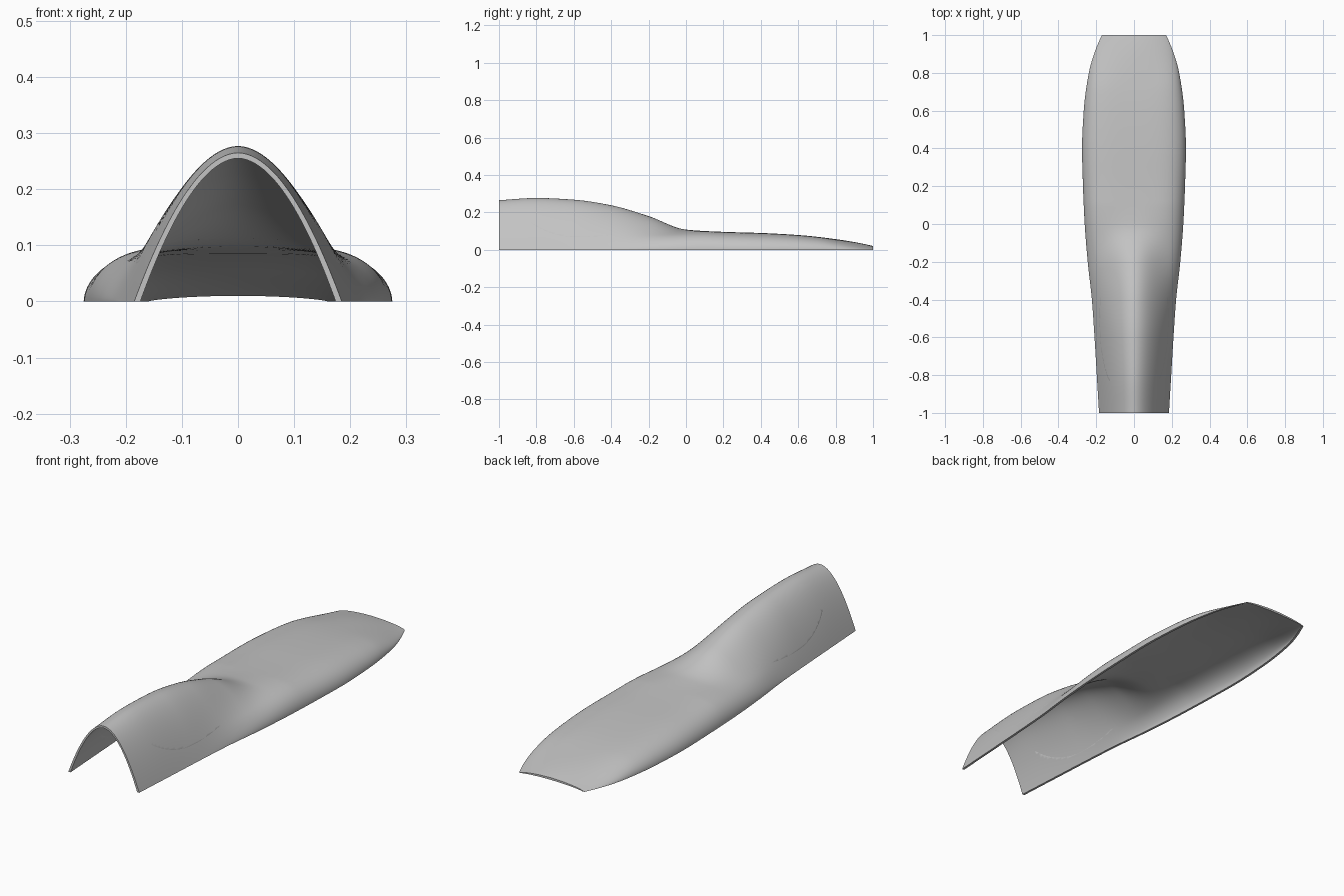
import bpy, bmesh, math

if "Cube" in bpy.data.objects:
    bpy.data.objects.remove(bpy.data.objects["Cube"])

grey = bpy.data.materials.new("plain grey")
grey.use_nodes = True
grey.diffuse_color = (0.55, 0.55, 0.55, 1)
grey.node_tree.nodes["Principled BSDF"].inputs["Base Color"].default_value = grey.diffuse_color

# Half width and crown height at equal stations from front to back
WIDTHS = [.185, .197, .209, .223, .245, .261, .270, .275, .266, .239, .170]
HEIGHTS = [.265, .277, .268, .238, .180, .108, .096, .090, .079, .057, .020]
THICK = 0.01
ROWS, COLS = 120, 72


def curve(table, y):
    """Monotone cubic interpolation through equally spaced stations."""
    n = len(table) - 1
    p = (y + 1) / 2 * n
    i = min(int(p), n - 1)
    f = p - i
    d = [table[k + 1] - table[k] for k in range(n)]

    def tangent(k):
        if k == 0:
            return d[0]
        if k == n:
            return d[-1] * 1.4
        a, b = d[k - 1], d[k]
        return 2 * a * b / (a + b) if a * b > 0 else 0

    a, b = tangent(i), tangent(i + 1)
    g = f * f * (3 - 2 * f)
    return (table[i] * (1 - g) + table[i + 1] * g
            + a * f * (1 - f) ** 2 - b * f * f * (1 - f))


def smooth(lo, hi, v):
    t = max(0, min(1, (v - lo) / (hi - lo)))
    return t * t * (3 - 2 * t)


def point(y, s, inset):
    """Section point: s runs from -1 to 1 across the shell."""
    w = curve(WIDTHS, y) - inset * 1.1
    h = curve(HEIGHTS, y) - inset
    u = abs(math.sin(s * math.pi / 2))
    x = math.copysign(w * u, s)
    # Tall arch at the front, flat deck with round shoulders behind
    arch = h * (1 - u ** 1.9)
    deck_h = min(h, 0.1 - inset)
    deck = deck_h * max(0, 1 - u ** 4.5) ** 0.55
    bell = math.cos(min(abs(x) / 0.19, 1) * math.pi / 2) ** 2
    deck += (h - deck_h) * bell
    front = 1 - smooth(-0.6, 0.1, y)
    tail = 0.7 * smooth(0.7, 1, y)
    k = max(front, tail)
    return (x, y, max(0, arch * k + deck * (1 - k)))


def make_shell(name):
    bm = bmesh.new()
    grids = []
    for inset in (0, THICK):
        grids.append([[bm.verts.new(point(-1 + 2 * r / ROWS, -1 + 2 * c / COLS, inset))
                       for c in range(COLS + 1)] for r in range(ROWS + 1)])
    outer, inner = grids
    for r in range(ROWS):
        for c in range(COLS):
            for g in grids:
                bm.faces.new((g[r][c], g[r][c + 1], g[r + 1][c + 1], g[r + 1][c]))
        # Bottom edges
        for c in (0, COLS):
            bm.faces.new((outer[r][c], outer[r + 1][c], inner[r + 1][c], inner[r][c]))
    # End rims
    for r in (0, ROWS):
        for c in range(COLS):
            bm.faces.new((outer[r][c], outer[r][c + 1], inner[r][c + 1], inner[r][c]))
    bmesh.ops.recalc_face_normals(bm, faces=bm.faces)
    return finish(bm, name)


def finish(bm, name):
    mesh = bpy.data.meshes.new(name)
    bm.to_mesh(mesh)
    bm.free()
    mesh.materials.append(grey)
    ob = bpy.data.objects.new(name, mesh)
    bpy.context.collection.objects.link(ob)
    return ob


# Upright oval prism that separates the canopy from the body
bm = bmesh.new()
ring = []
for i in range(96):
    a = 2 * math.pi * i / 96
    cx, cy = math.cos(a), math.sin(a)
    ring.append(bm.verts.new((math.copysign(0.182 * abs(cx) ** 0.8, cx),
                              -0.4951 + 0.436 * math.copysign(abs(cy) ** 0.9, cy), -0.1)))
base = bm.faces.new(ring)
top = bmesh.ops.extrude_face_region(bm, geom=[base])["geom"]
bmesh.ops.translate(bm, vec=(0, 0, 0.6),
                    verts=[v for v in top if isinstance(v, bmesh.types.BMVert)])
bmesh.ops.recalc_face_normals(bm, faces=bm.faces)
cutter = finish(bm, "canopy_cutter")
cutter.hide_render = True

# Body shell and the canopy that sits flush in it
for name, operation in (("body_shell", "DIFFERENCE"), ("canopy", "INTERSECT")):
    ob = make_shell(name)
    mod = ob.modifiers.new("canopy_cut", "BOOLEAN")
    mod.operation = operation
    mod.solver = "EXACT"
    mod.object = cutter
    bpy.ops.object.select_all(action="DESELECT")
    bpy.context.view_layer.objects.active = ob
    ob.select_set(True)
    bpy.ops.object.modifier_apply(modifier=mod.name)
    bpy.ops.object.shade_smooth_by_angle(angle=math.radians(35))

bpy.data.objects.remove(cutter)
